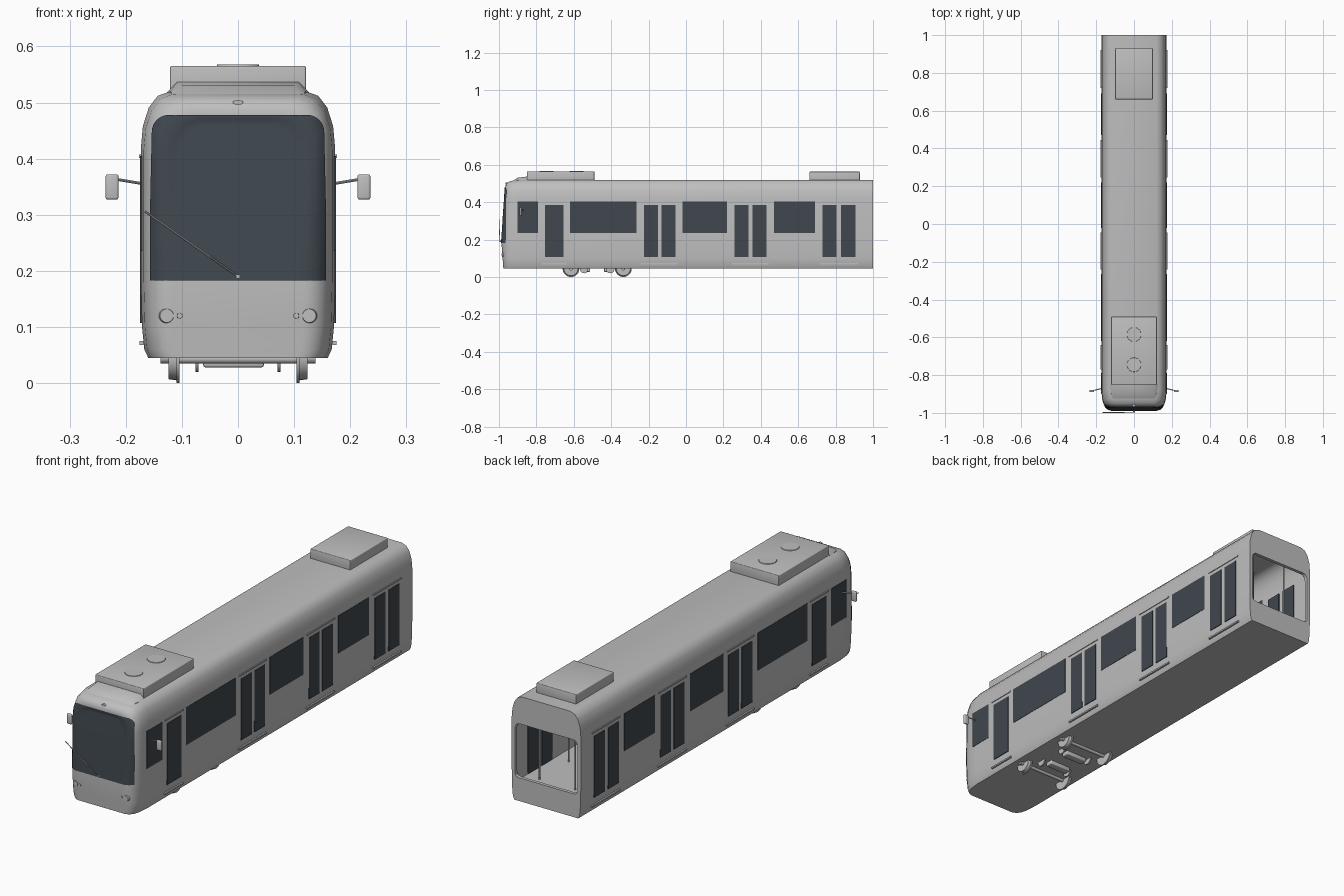
import bpy, bmesh, math
from mathutils import Vector
from mathutils.bvhtree import BVHTree

if "Cube" in bpy.data.objects:
    bpy.data.objects.remove(bpy.data.objects["Cube"])


def material(name, rgb):
    m = bpy.data.materials.new(name)
    m.use_nodes = True
    m.diffuse_color = (*rgb, 1)
    m.node_tree.nodes["Principled BSDF"].inputs["Base Color"].default_value = (*rgb, 1)
    return m


GREY = material("body grey", (0.52, 0.52, 0.52))
GLASS = material("dark glass", (0.05, 0.063, 0.077))


def finish(name, bm, mat=GREY, smooth=35):
    bmesh.ops.recalc_face_normals(bm, faces=bm.faces)
    mesh = bpy.data.meshes.new(name)
    bm.to_mesh(mesh)
    bm.free()
    mesh.materials.append(mat)
    ob = bpy.data.objects.new(name, mesh)
    bpy.context.collection.objects.link(ob)
    bpy.ops.object.select_all(action="DESELECT")
    ob.select_set(True)
    bpy.context.view_layer.objects.active = ob
    if smooth:
        bpy.ops.object.shade_smooth_by_angle(angle=math.radians(smooth))
    return ob


def box(name, lo, hi, mat=GREY, bevel=0):
    bm = bmesh.new()
    bmesh.ops.create_cube(bm, size=1)
    for v in bm.verts:
        v.co = [l + (c + 0.5) * (h - l) for l, h, c in zip(lo, hi, v.co)]
    if bevel:
        bmesh.ops.bevel(bm, geom=bm.edges[:], offset=bevel, segments=3,
                        affect="EDGES", profile=0.5)
    return finish(name, bm, mat)


def rod(name, a, b, r, r2=None, sides=24, mat=GREY):
    a, b = Vector(a), Vector(b)
    bm = bmesh.new()
    bmesh.ops.create_cone(bm, cap_ends=True, segments=sides, radius1=r,
                          radius2=r if r2 is None else r2, depth=(b - a).length)
    turn = (b - a).to_track_quat("Z", "Y")
    for v in bm.verts:
        v.co = turn @ v.co + (a + b) / 2
    return finish(name, bm, mat)


# Body shell: one loft from the nose, along the outside, through the rear opening
# and back along the inside walls
OUTER = [(.160, .045), (.167, .060), (.171, .10), (.173, .18), (.173, .42),
         (.1695, .458), (.159, .491), (.143, .512), (.12, .52)]
OPENING = [(.135, .15), (.148, .153), (.155, .16), (.157, .18), (.157, .36),
           (.155, .378), (.149, .389), (.141, .394), (.13, .395)]
INNER = [(x - .012, max(.125, z - .01)) for x, z in OUTER]


def ring(half, y):
    return [Vector((x, y, z)) for x, z in half] + [Vector((-x, y, z)) for x, z in reversed(half)]


def nose_ring(inset, y):
    pts = []
    for p in ring(OUTER, y):
        lean = .06 * abs(p.z - .2) * inset / .045
        drop = inset * min(max((p.z - .2) / .3, 0), 1)
        pts.append(Vector((p.x - math.copysign(inset, p.x), y + lean, p.z - drop)))
    return pts


rings = [nose_ring(d, y) for d, y in
         [(.055, -.988), (.045, -.986), (.033, -.980), (.022, -.971), (.012, -.955), (.005, -.93), (0, -.88)]]
rings += [ring(OUTER, 1), ring(OPENING, 1), ring(OPENING, .985), ring(INNER, .985), ring(INNER, -.90)]
bm = bmesh.new()
rows = [[bm.verts.new(p) for p in r] for r in rings]
n = len(rows[0])
for a, b in zip(rows, rows[1:]):
    for i in range(n):
        bm.faces.new((a[i], a[(i + 1) % n], b[(i + 1) % n], b[i]))
for r in (rows[0], rows[-1]):
    for i in range(n // 2 - 1):
        bm.faces.new((r[i], r[i + 1], r[n - 2 - i], r[n - 1 - i]))
bm.normal_update()
surface = BVHTree.FromBMesh(bm)
finish("body_shell", bm)


def front_y(x, z):
    hit = surface.ray_cast(Vector((x, -2, z)), Vector((0, 1, 0)))[0]
    return hit.y if hit else -.94


# Windscreen: rounded panel laid on the nose
bm = bmesh.new()
COLS, ROWS, LOW, HIGH, ROUND = 40, 40, .183, .478, .03
grid = []
for j in range(ROWS + 1):
    z = LOW + (HIGH - LOW) * math.sin(j / ROWS * math.pi / 2)
    over = max(0, z - (HIGH - ROUND))
    half = .157 - .004 * max(0, z - .3) / .18 - ROUND + math.sqrt(max(0, ROUND ** 2 - over ** 2))
    line = []
    for i in range(COLS + 1):
        x = half * (2 * i / COLS - 1)
        line.append(bm.verts.new((x, front_y(x, z) - .003, z)))
    grid.append(line)
for a, b in zip(grid, grid[1:]):
    for i in range(COLS):
        bm.faces.new((a[i], a[i + 1], b[i + 1], b[i]))
finish("windscreen", bm, GLASS)

# Side windows, door panes and door rails
WINDOWS = [(-.90, -.79), (-.62, -.265), (-.02, .22), (.47, .69)]
DOORS = [(-.755, -.655), (-.225, -.15), (-.13, -.055), (.26, .335), (.355, .43), (.73, .805), (.83, .905)]
RAILS = [(-.77, -.64), (-.24, -.045), (.245, .445), (.72, .92)]


def side_box(name, s, x0, x1, y, z, mat=GREY, bevel=0):
    xs = sorted((s * x0, s * x1))
    box(name, (xs[0], y[0], z[0]), (xs[1], y[1], z[1]), mat, bevel)


for s, side in ((1, "left"), (-1, "right")):
    for y in WINDOWS:
        side_box(side + "_window", s, .1595, .1745, y, (.235, .405), GLASS)
    for y in DOORS:
        side_box(side + "_door_pane", s, .157, .1745, y, (.107, .385), GLASS)
    for y in RAILS:
        side_box(side + "_door_top_rail", s, .170, .1765, y, (.401, .407))
        side_box(side + "_door_step", s, .164, .1755, y, (.068, .075))

    # Wing mirrors
    rod(side + "_mirror_arm", (s * .168, -.87, .355), (s * .222, -.883, .364), .0025, sides=8)
    side_box(side + "_mirror", s, .213, .236, (-.890, -.878), (.327, .372), bevel=.004)

    # Headlamps
    for x, r in ((.127, .015), (.104, .006)):
        y = front_y(s * x, .12)
        rod(side + "_headlamp", (s * x, y + .01, .12), (s * x, y - .003, .12), r, r * .8)

    # Wheels and discs
    for y, inner in ((-.615, -.545), (-.335, -.405)):
        rod(side + "_wheel_flange", (s * .104, y, .045), (s * .110, y, .045), .045)
        rod(side + "_wheel_tread", (s * .110, y, .045), (s * .124, y, .045), .040, .038)
        rod(side + "_axle_box", (s * .124, y, .045), (s * .138, y, .045), .010)
        rod(side + "_brake_disc", (s * .070, inner, .042), (s * .076, inner, .042), .022)

    # Grab poles
    for y in (-.24, -.04, .24, .44, .71, .92):
        rod(side + "_grab_pole", (s * .09, y, .12), (s * .09, y, .512), .0035, sides=10)

# Axles and motors
for y, motor in ((-.615, -.53), (-.335, -.42)):
    rod("axle", (-.11, y, .043), (.11, y, .043), .008)
    box("motor", (-.062, motor - .018, .028), (.046, motor + .018, .05), bevel=.004)

# Roof units with fans
box("front_roof_unit", (-.121, -.85, .51), (.121, -.49, .565), bevel=.003)
box("rear_roof_unit", (-.10, .66, .51), (.10, .93, .563), bevel=.003)
for y in (-.745, -.585):
    rod("roof_fan", (0, y, .56), (0, y, .5675), .04, .037)

# Sloping fairing ahead of the front roof unit
bm = bmesh.new()
for x, y, z in ((.108, -.85, .537), (.100, -.90, .531), (.115, -.935, .508),
                (.130, -.85, .515), (.120, -.90, .520)):
    for s in (1, -1):
        bm.verts.new((s * x, y, z))
bmesh.ops.convex_hull(bm, input=bm.verts[:])
finish("roof_fairing", bm)

# Small oval marker lamp above the windscreen
y = front_y(0, .498)
lamp = rod("marker_lamp", (0, y + .01, 0), (0, y - .004, 0), .009)
lamp.scale.z = .5
lamp.location.z = .5

# Wiper
rod("wiper_pivot", (0, -.985, .19), (0, -.998, .19), .004, sides=12)
rod("wiper_arm", (0, -.996, .19), (-.09, -.996, .253), .0015, sides=8)
rod("wiper_blade", (-.05, -.998, .225), (-.166, -.998, .306), .002, sides=8)
